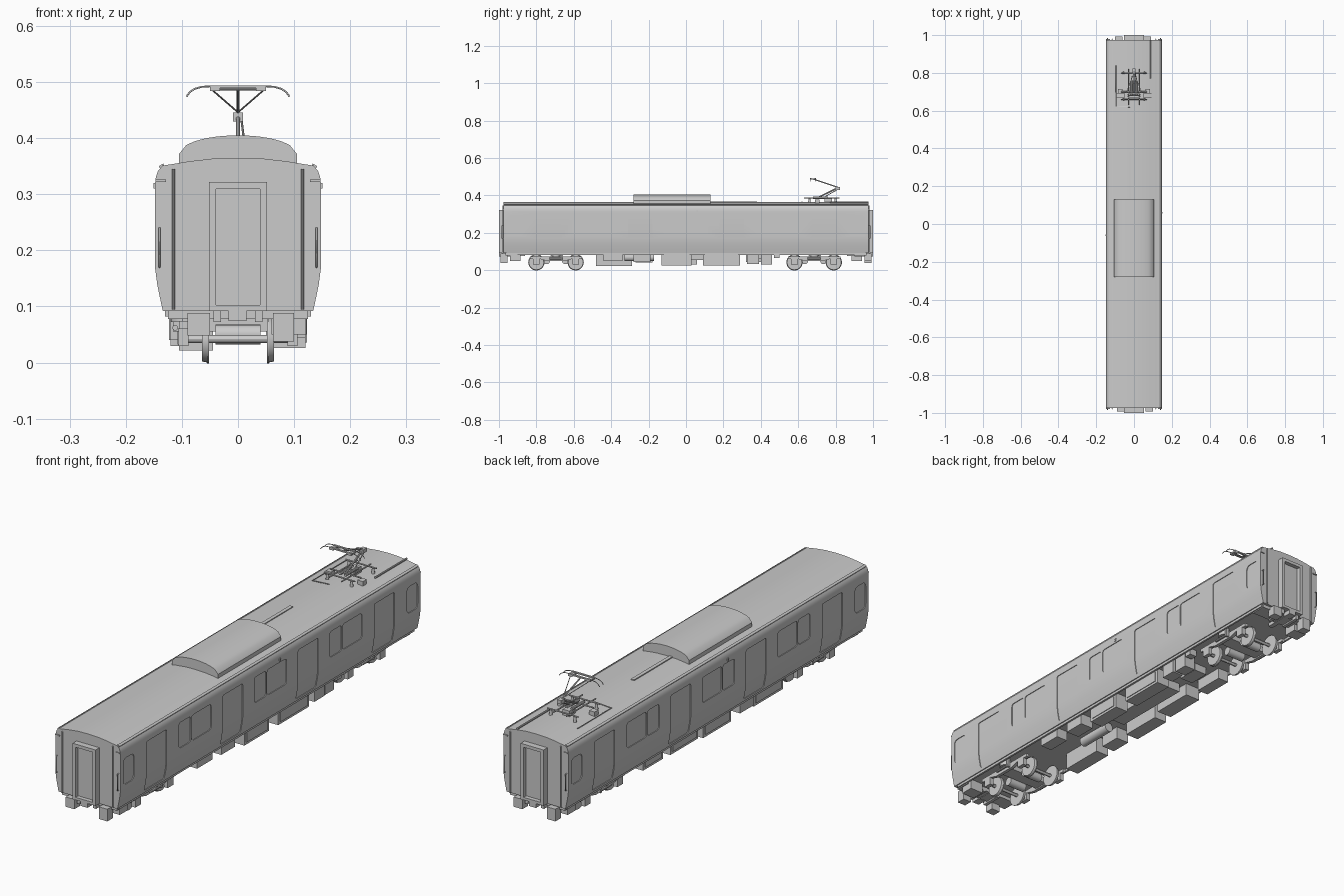
import bpy, bmesh, math
from mathutils import Vector

if "Cube" in bpy.data.objects:
    bpy.data.objects.remove(bpy.data.objects["Cube"])


def finish(name, bm, smooth=False):
    bmesh.ops.recalc_face_normals(bm, faces=bm.faces)
    me = bpy.data.meshes.new(name)
    bm.to_mesh(me)
    bm.free()
    ob = bpy.data.objects.new(name, me)
    bpy.context.collection.objects.link(ob)
    if smooth:
        soften(ob)
    return ob


def soften(ob):
    bpy.ops.object.select_all(action='DESELECT')
    ob.select_set(True)
    bpy.context.view_layer.objects.active = ob
    bpy.ops.object.shade_smooth_by_angle(angle=math.radians(30))


def extrude(name, pts, y0, y1, smooth=True):
    bm = bmesh.new()
    a = [bm.verts.new((x, y0, z)) for x, z in pts]
    b = [bm.verts.new((x, y1, z)) for x, z in pts]
    bm.faces.new(a)
    bm.faces.new(b)
    for i in range(len(pts)):
        j = (i + 1) % len(pts)
        bm.faces.new((a[i], a[j], b[j], b[i]))
    return finish(name, bm, smooth)


def box(name, x0, x1, y0, y1, z0, z1):
    return extrude(name, [(x0, z0), (x1, z0), (x1, z1), (x0, z1)], y0, y1, False)


def rod(name, p, q, r, seg=10, r2=None):
    p, q = Vector(p), Vector(q)
    bm = bmesh.new()
    bmesh.ops.create_cone(bm, cap_ends=True, segments=seg, radius1=r,
                          radius2=r if r2 is None else r2, depth=(q - p).length)
    rot = (q - p).to_track_quat('Z', 'Y').to_matrix().to_4x4()
    bmesh.ops.transform(bm, matrix=rot, verts=bm.verts)
    bmesh.ops.translate(bm, vec=(p + q) / 2, verts=bm.verts)
    return finish(name, bm, True)


def tube(name, pts, r):
    cu = bpy.data.curves.new(name, 'CURVE')
    cu.dimensions, cu.bevel_depth, cu.bevel_resolution = '3D', r, 2
    cu.use_fill_caps = True
    sp = cu.splines.new('POLY')
    sp.points.add(len(pts) - 1)
    for pt, co in zip(sp.points, pts):
        pt.co = (*co, 1)
    ob = bpy.data.objects.new(name, cu)
    bpy.context.collection.objects.link(ob)


# Car body cross-section
side = [(.134, .092), (.139, .115), (.144, .140), (.148, .170), (.148, .315)]
half = side + [(.147, .328), (.143, .341), (.135, .351), (.115, .354),
               (.085, .359), (.045, .3635)]
body = extrude('car_body', half + [(0, .365)] + [(-x, z) for x, z in reversed(half)],
               -.975, .975, False)


def side_x(z):
    for (xa, za), (xb, zb) in zip(side, side[1:]):
        if z <= zb:
            return xa + (xb - xa) * (z - za) / (zb - za)
    return side[-1][0]


# Pockets that follow the side curve, for doors and windows
cut = bmesh.new()


def pocket(s, y0, y1, z0, z1, r, depth=.003):
    arc = [(r * (1 - math.cos(t)), r * (1 - math.sin(t)))
           for t in [i * math.pi / 8 for i in range(5)]]
    rows = [(z0 + d, i) for d, i in arc]
    rows += [(z, 0) for _, z in side if z0 + r < z < z1 - r]
    rows += [(z1 - d, i) for d, i in reversed(arc)]
    prev = None
    for k, (z, i) in enumerate(rows):
        x = side_x(z)
        row = [cut.verts.new((s * xx, yy, z)) for xx, yy in
               ((x - depth, y0 + i), (x - depth, y1 - i), (x + .01, y1 - i), (x + .01, y0 + i))]
        if prev:
            for j in range(4):
                cut.faces.new((prev[j], prev[(j + 1) % 4], row[(j + 1) % 4], row[j]))
        if k in (0, len(rows) - 1):
            cut.faces.new(row)
        prev = row


for s in (-1, 1):
    for yc in (-.74, -.245, .245, .74):
        pocket(s, yc - .065, yc + .065, .103, .308, .008)
    for yc in (-.49, 0, .49):
        pocket(s, yc - .105, yc - .028, .198, .303, .012)
        pocket(s, yc - .022, yc + .105, .198, .303, .012)
    for yc in (-.922, .922):
        pocket(s, yc - .035, yc + .035, .185, .293, .018)
cutter = finish('side_opening_cutter', cut)
cutter.hide_render = True
mod = body.modifiers.new('openings', 'BOOLEAN')
mod.operation, mod.object, mod.solver = 'DIFFERENCE', cutter, 'EXACT'
dg = bpy.context.evaluated_depsgraph_get()
body.data = bpy.data.meshes.new_from_object(body.evaluated_get(dg))
body.modifiers.clear()
bpy.data.objects.remove(cutter)
soften(body)

# Roof: gutters, ventilation unit, conduits
for s in (-1, 1):
    extrude('rain_gutter', [(s * .131, .350), (s * .139, .346), (s * .141, .350), (s * .133, .355)],
            -.972, .972)
    box('side_lamp', s * .147, s * .151, s * .06 - .004, s * .06 + .004, .310, .320)
arc = [(.105 * math.cos(t), .372 + .033 * math.sin(t) ** 1.0) for t in
       [math.acos(1 - i / 8) for i in range(17)]]
extrude('roof_cooling_unit', [(.105, .350)] + arc + [(-.105, .350)], -.28, .13)
box('roof_cable_duct', -.03, -.015, .13, .38, .360, .368)
rod('roof_pipe', (.085, .77, .364), (.085, .975, .364), .004)
tube('roof_cable', [(-.02, .62, .366), (-.095, .62, .361), (-.095, .84, .361)], .002)

# Ends: gangways, handrails, couplers, hanging boxes
for e in (-1, 1):
    for s in (-1, 1):
        box('gangway_post', s * .039, s * .052, e * .97, e, .095, .322)
        tube('end_handrail', [(s * .14, e * .972, .17), (s * .14, e * .984, .172),
                              (s * .14, e * .984, .238), (s * .14, e * .972, .24)], .0018)
        rod('end_downpipe', (s * .115, e * .978, .095), (s * .115, e * .978, .345), .003)
        box('end_corner_plate', s * .128, s * .147, e * .97, e * .979, .322, .326)
        x0, x1, z0 = (.062, .1, .038) if s * e < 0 else (.05, .09, .048)
        box('jumper_box', s * x0, s * x1, e * .955, e * .992, z0, .088)
        box('end_bracket', s * .03, s * .044, e * .9, e * .985, .072, .093)
    box('gangway_top', -.052, .052, e * .97, e, .309, .322)
    box('gangway_sill', -.052, .052, e * .97, e, .092, .103)
    box('gangway_door', -.042, .042, e * .97, e * .983, .1, .312)
    box('coupler_head', -.017, .015, e * .962, e, .074, .1)
    box('coupler_bar', -.01, .01, e * .86, e * .97, .076, .09)
    box('end_beam', -.125, .125, e * .90, e * .965, .078, .094)
    box('end_tank', -e * .06, -e * .12, e * .885, e * .94, .05, .093)

# Bogies
for yb in (-.695, .685):
    for dy in (-.105, .105):
        y = yb + dy
        rod('axle', (-.1, y, .042), (.1, y, .042), .007, 12)
        for s in (-1, 1):
            rod('wheel', (s * .054, y, .042), (s * .064, y, .042), .042, 32, .040)
            rod('wheel_flange', (s * .052, y, .042), (s * .055, y, .042), .0435, 32)
            box('axle_box', s * .088, s * .106, y - .018, y + .018, .030, .062)
    for s in (-1, 1):
        beam = [(-.14, .06), (-.085, .06), (-.05, .05), (.05, .05), (.085, .06), (.14, .06),
                (.14, .074), (-.14, .074)]
        f = extrude('bogie_side_frame', beam, 0, .014, False)
        f.rotation_euler = (0, 0, math.pi / 2)
        f.location = (s * .097 + .007, yb, 0)
        rod('air_spring', (s * .095, yb, .072), (s * .095, yb, .094), .025, 24)
        rod('damper', (s * .112, yb - .035, .062), (s * .112, yb + .035, .062), .005)
        box('damper_bracket', s * .104, s * .116, yb + .028, yb + .038, .055, .093)
    box('bogie_bolster', -.1, .1, yb - .03, yb + .03, .055, .078)
    for dy in (-.05, .05):
        rod('traction_motor', (-.04, yb + dy, .05), (.04, yb + dy, .05), .018, 16)

# Underfloor equipment: x0, x1, y0, y1, bottom
gear = [(-.105, -.045, -.48, -.29, .022), (.06, .12, -.28, -.19, .045),
        (.07, .122, -.44, -.34, .05), (-.12, -.06, -.27, -.18, .04),
        (.06, .12, -.13, .03, .026), (-.12, -.06, -.12, .06, .03),
        (.06, .12, .09, .29, .026), (-.118, -.05, .09, .27, .04),
        (.07, .12, .325, .39, .032), (.065, .115, .40, .46, .03),
        (-.12, -.07, .32, .45, .045), (-.03, .04, -.1, .25, .055),
        (-.03, .03, .33, .42, .06), (.09, .122, .47, .5, .065)]
for g in gear:
    box('underfloor_box', *g, .094)
    out = g[1] if g[1] > .06 else g[0]
    if g[3] - g[2] > .1 and abs(out) > .1:
        s = math.copysign(1, out)
        box('box_cover', out, out + s * .003, g[2] + .012, g[3] - .012, g[4] + .01, .08)
rod('air_tank', (-.01, -.33, .068), (-.01, -.17, .068), .02, 20)
for s in (-1, 1):
    box('floor_rail', s * .122, s * .13, -.96, .96, .082, .094)

# Pantograph base
for s in (-1, 1):
    rod('base_side_bar', (s * .03, .63, .386), (s * .03, .82, .386), .003)
    for y in (.66, .80):
        rod('insulator', (s * .055, y, .358), (s * .055, y, .384), .007, 12, .005)
    rod('spring_cylinder', (s * .012, .68, .388), (s * .012, .76, .388), .006)
    box('base_terminal', s * .06, s * .085, .69, .715, .358, .378)
for y in (.66, .70, .80):
    rod('base_cross_bar', (-.07, y, .386), (.07, y, .386), .003)
box('lock_block', -.015, .015, .74, .78, .36, .388)

# Pantograph arms
rod('lower_arm', (0, .70, .386), (0, .81, .440), .004)
rod('control_rod', (.012, .73, .386), (.006, .815, .434), .002)
box('arm_knuckle', -.009, .009, .798, .824, .430, .446)
rod('upper_arm', (0, .815, .442), (0, .68, .487), .003)
for s in (-1, 1):
    rod('upper_brace', (0, .80, .446), (s * .045, .685, .485), .0015)

# Pantograph head
for y in (.668, .692):
    box('contact_strip', -.05, .05, y - .004, y + .004, .489, .494)
    for s in (-1, 1):
        tube('head_horn', [(s * x, y, z) for x, z in
             ((.048, .4925), (.065, .4915), (.077, .488), (.086, .482), (.092, .474))], .0016)
for s in (-1, 1):
    box('strip_holder', s * .032, s * .050, .664, .696, .484, .491)
rod('head_bar', (-.05, .68, .487), (.05, .68, .487), .002)
